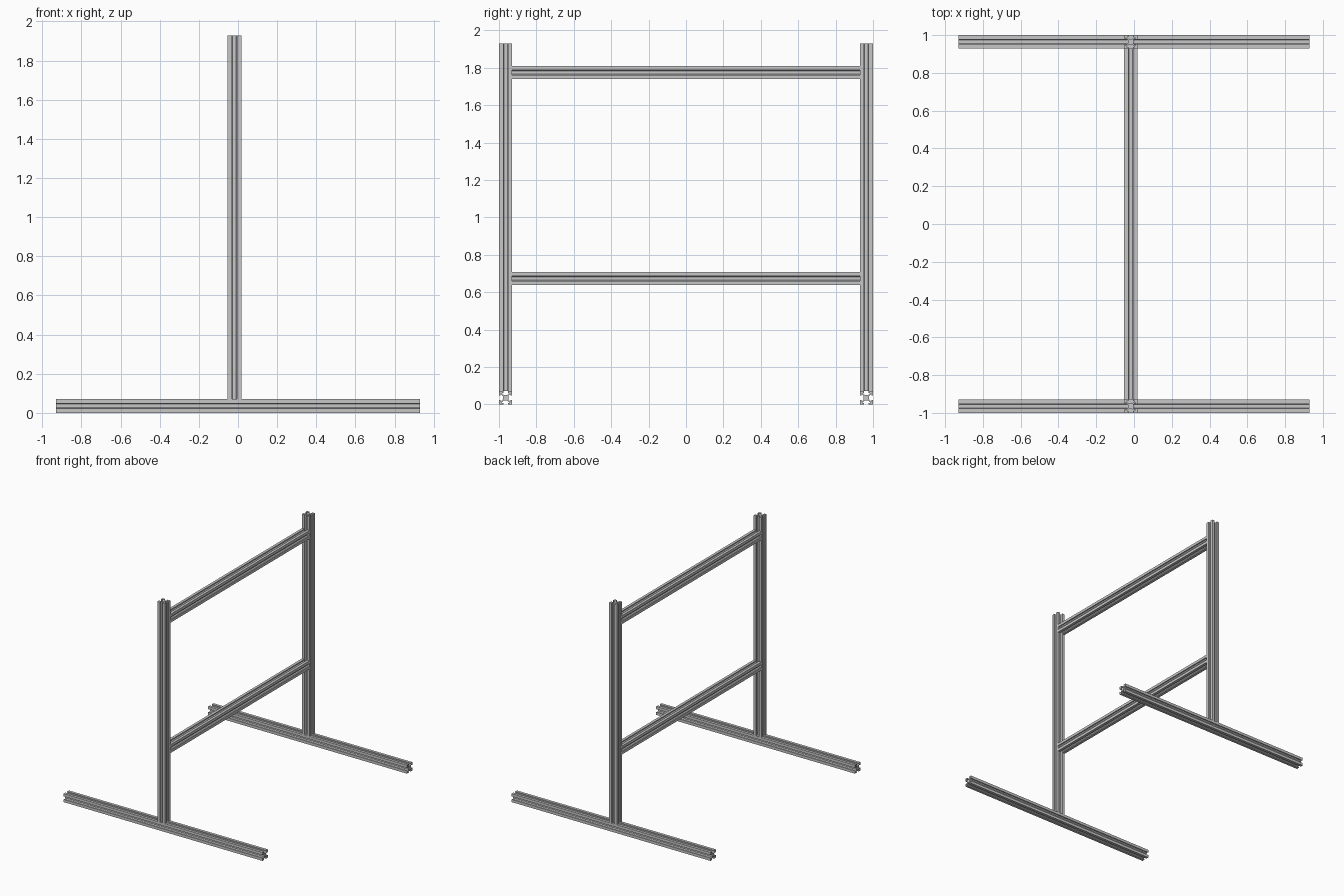
import bpy, bmesh
from math import pi
from mathutils import Matrix, Vector

if "Cube" in bpy.data.objects:
    bpy.data.objects.remove(bpy.data.objects["Cube"], do_unlink=True)

W = 0.071               # rail width
L = 2 - 2 * W           # rail length
U = W / 40              # cross-section unit
POST_X = -0.018

metal = bpy.data.materials.new("light grey aluminium")
metal.use_nodes = True
grey = (0.57, 0.57, 0.57, 1)
metal.diffuse_color = grey
metal.node_tree.nodes["Principled BSDF"].inputs["Base Color"].default_value = grey

# One quarter of the slotted cross-section: core, diagonal web, corner block
QUARTER = [(8, 5), (15, 12), (15, 7), (20, 7), (20, 20),
           (7, 20), (7, 15), (12, 15), (5, 8)]


def profile():
    points = []
    for turn in range(4):
        rot = Matrix.Rotation(turn * pi / 2, 3, 'Z')
        points += [rot @ Vector((x * U, y * U, 0)) for x, y in QUARTER]
    return points


def rail(name, centre, axis):
    """Slotted rail centred on a point, running along the given axis."""
    bm = bmesh.new()
    verts = [bm.verts.new(p - Vector((0, 0, L / 2))) for p in profile()]
    face = bm.faces.new(verts)
    ext = bmesh.ops.extrude_face_region(bm, geom=[face], use_keep_orig=True)
    top = [v for v in ext["geom"] if isinstance(v, bmesh.types.BMVert)]
    bmesh.ops.translate(bm, verts=top, vec=(0, 0, L))
    bmesh.ops.recalc_face_normals(bm, faces=bm.faces)
    turn = {'X': Matrix.Rotation(pi / 2, 4, 'Y'),
            'Y': Matrix.Rotation(pi / 2, 4, 'X'),
            'Z': Matrix.Identity(4)}[axis]
    bm.transform(turn)
    mesh = bpy.data.meshes.new(name)
    bm.to_mesh(mesh)
    bm.free()
    mesh.materials.append(metal)
    obj = bpy.data.objects.new(name, mesh)
    obj.location = centre
    bpy.context.collection.objects.link(obj)


# Feet and uprights at each end
for side, sign in (("front", -1), ("back", 1)):
    y = sign * (1 - W / 2)
    rail(side + "_foot", (0, y, W / 2), 'X')
    rail(side + "_post", (POST_X, y, W + L / 2), 'Z')

# Crossbars between the uprights
rail("lower_crossbar", (POST_X, 0, 0.674), 'Y')
rail("upper_crossbar", (POST_X, 0, 1.775), 'Y')
